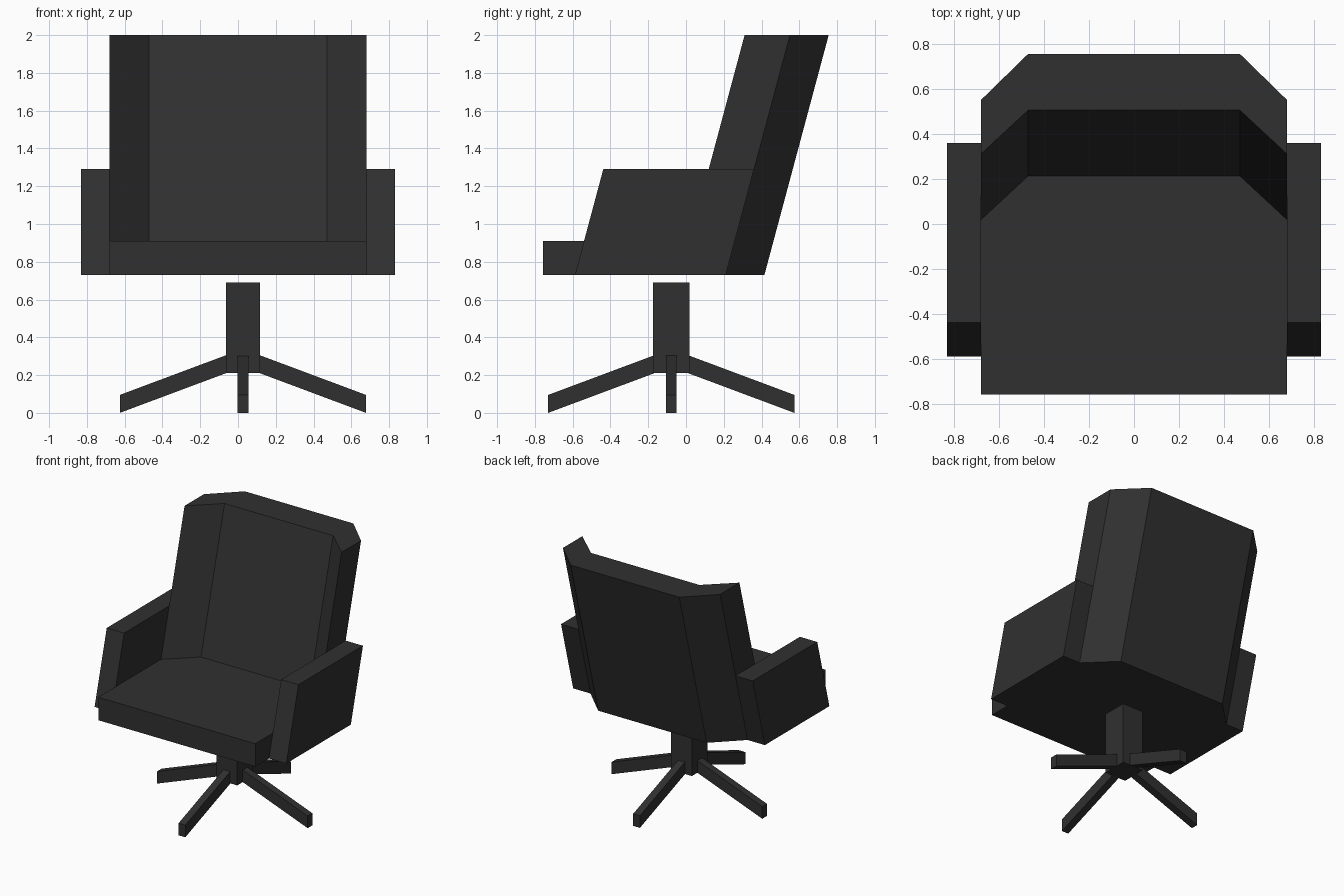
import bpy, bmesh
from mathutils import Matrix, Vector

if "Cube" in bpy.data.objects:
    bpy.data.objects.remove(bpy.data.objects["Cube"])

LEAN = 0.268            # backward lean of back and arms (y per z)
Z_BASE, Z_SEAT, Z_ARM, Z_TOP = 0.73, 0.91, 1.29, 2.0
HUB = Vector((0.026, -0.078, 0))

dark = bpy.data.materials.new("dark_upholstery")
dark.diffuse_color = (0.03, 0.03, 0.03, 1)
dark.use_nodes = True
dark.node_tree.nodes["Principled BSDF"].inputs["Base Color"].default_value = dark.diffuse_color


def loft(name, lower, upper, matrix=Matrix()):
    """Closed solid between two matching point loops."""
    bm = bmesh.new()
    a = [bm.verts.new(matrix @ Vector(p)) for p in lower]
    b = [bm.verts.new(matrix @ Vector(p)) for p in upper]
    n = len(a)
    bm.faces.new(a)
    bm.faces.new(b)
    for i in range(n):
        bm.faces.new((a[i], a[(i + 1) % n], b[(i + 1) % n], b[i]))
    bmesh.ops.recalc_face_normals(bm, faces=bm.faces)
    mesh = bpy.data.meshes.new(name)
    bm.to_mesh(mesh)
    bm.free()
    mesh.materials.append(dark)
    obj = bpy.data.objects.new(name, mesh)
    bpy.context.collection.objects.link(obj)
    return obj


def leaning(points, z):
    """Plan outline given at base height, shifted back with the lean."""
    return [(x, y + LEAN * (z - Z_BASE), z) for x, y in points]


# Wrap-around back: winged outline extruded along the lean
front = [(-0.68, -0.03), (-0.47, 0.165), (0.47, 0.165), (0.68, -0.03)]
rear = [(0.68, 0.21), (0.47, 0.415), (-0.47, 0.415), (-0.68, 0.21)]
loft("back", leaning(front + rear, Z_BASE), leaning(front + rear, Z_TOP))

# Seat: upright front, rear fitted against the back
nose = [(0.68, -0.757), (-0.68, -0.757)]
loft("seat", *[leaning(front, z) + [(x, y, z) for x, y in nose]
               for z in (Z_BASE, Z_SEAT)])

# Arms
for side, s in (("left", -1), ("right", 1)):
    plan = [(s * 0.68, -0.588), (s * 0.83, -0.588), (s * 0.83, 0.21), (s * 0.68, 0.21)]
    loft(side + "_arm", leaning(plan, Z_BASE), leaning(plan, Z_ARM))

# Pedestal column
square = [(-0.09, -0.097), (0.09, -0.097), (0.09, 0.097), (-0.09, 0.097)]
loft("column", *[[(x, y, z) for x, y in square] for z in (0.21, 0.69)],
     Matrix.Translation(HUB))

# Four sloping legs around the column
for i in range(4):
    m = Matrix.Translation(HUB) @ Matrix.Rotation(i * 1.5707963, 4, 'Z')
    inner, outer = [[(r, -0.029, z), (r, 0.029, z), (r, 0.029, z + 0.095), (r, -0.029, z + 0.095)]
                    for r, z in ((0.09, 0.21), (0.652, 0.0))]
    loft(f"leg_{i + 1}", inner, outer, m)
